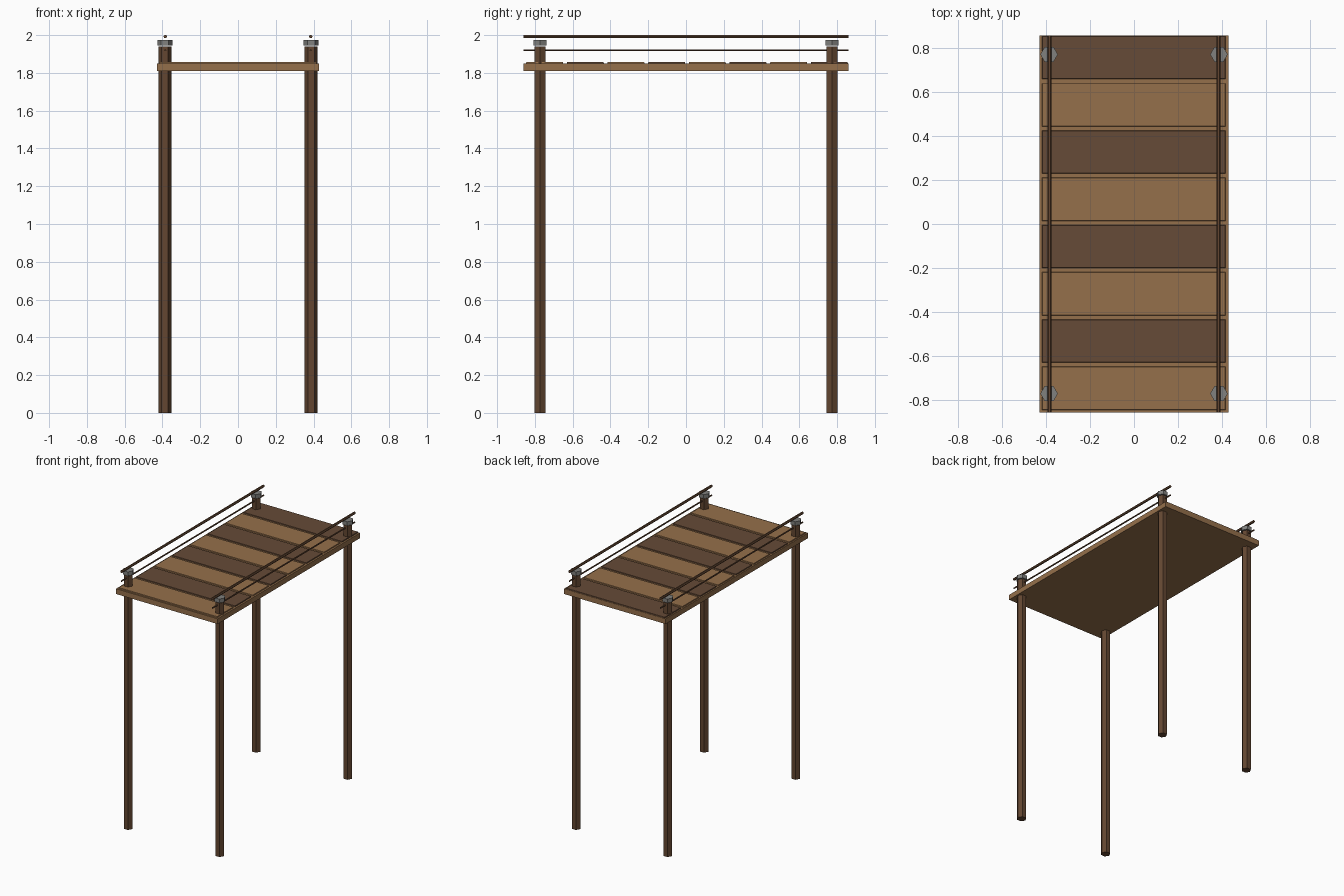
import bpy
import bmesh
import math
from mathutils import Matrix

if "Cube" in bpy.data.objects:
    bpy.data.objects.remove(bpy.data.objects["Cube"])


def material(name, rgb):
    m = bpy.data.materials.new(name)
    m.diffuse_color = (*rgb, 1.0)
    m.use_nodes = True
    m.node_tree.nodes["Principled BSDF"].inputs["Base Color"].default_value = m.diffuse_color
    return m


LIGHT = material("light_wood", (0.300, 0.160, 0.070))
DARK = material("dark_wood", (0.133, 0.070, 0.038))
POST = material("post_wood", (0.125, 0.062, 0.031))
STEEL = material("grey_steel", (0.22, 0.22, 0.21))


def finish(name, bm, mat):
    mesh = bpy.data.meshes.new(name)
    bm.to_mesh(mesh)
    bm.free()
    mesh.materials.append(mat)
    ob = bpy.data.objects.new(name, mesh)
    bpy.context.collection.objects.link(ob)
    return ob


def box(name, x, y, z, mat, taper=0.0):
    """Box from (min, max) ranges; taper pulls in the top edges."""
    bm = bmesh.new()
    bmesh.ops.create_cube(bm, size=1.0)
    for v in bm.verts:
        inset = taper if v.co.z > 0 else 0.0
        sx, sy = math.copysign(1, v.co.x), math.copysign(1, v.co.y)
        v.co = (x[sx > 0] - sx * inset, y[sy > 0] - sy * inset, z[v.co.z > 0])
    return finish(name, bm, mat)


def hex_bar(name, radius, length, center, mat, along_y=False):
    """Six-sided bar with corners pointing along x."""
    bm = bmesh.new()
    bmesh.ops.create_cone(bm, cap_ends=True, segments=6, radius1=radius,
                          radius2=radius, depth=length)
    # put a corner on the x axis whatever the starting angle
    v = bm.verts[:][0].co
    rot = Matrix.Rotation(-math.atan2(v.y, v.x), 4, 'Z')
    if along_y:
        rot = Matrix.Rotation(math.pi / 2, 4, 'X') @ rot
    bm.transform(Matrix.Translation(center) @ rot)
    return finish(name, bm, mat)


# Deck slab
box("deck", (-0.43, 0.43), (-0.86, 0.86), (1.81, 1.85), LIGHT)

# Thin planks in alternating colours
for i in range(8):
    y0 = -0.847 + i * 0.2153
    box(f"plank_{i + 1}", (-0.42, 0.417), (y0, y0 + 0.197), (1.849, 1.857),
        DARK if i % 2 else LIGHT, 0.002)

for sx, side in ((-1, "left"), (1, "right")):
    # Posts with hexagonal caps
    for sy, end in ((-1, "front"), (1, "back")):
        x, y = sx * 0.387, sy * 0.773
        hex_bar(f"post_{end}_{side}", 0.034, 1.94, (x, y, 0.97), POST)
        hex_bar(f"cap_{end}_{side}", 0.040, 0.03, (x, y, 1.96), STEEL)
    # Upper and lower handrails
    hex_bar(f"upper_rail_{side}", 0.0095, 1.72, (sx * 0.385, 0, 1.9918), POST, True)
    hex_bar(f"lower_rail_{side}", 0.0055, 1.72, (sx * 0.385, 0, 1.92), POST, True)
